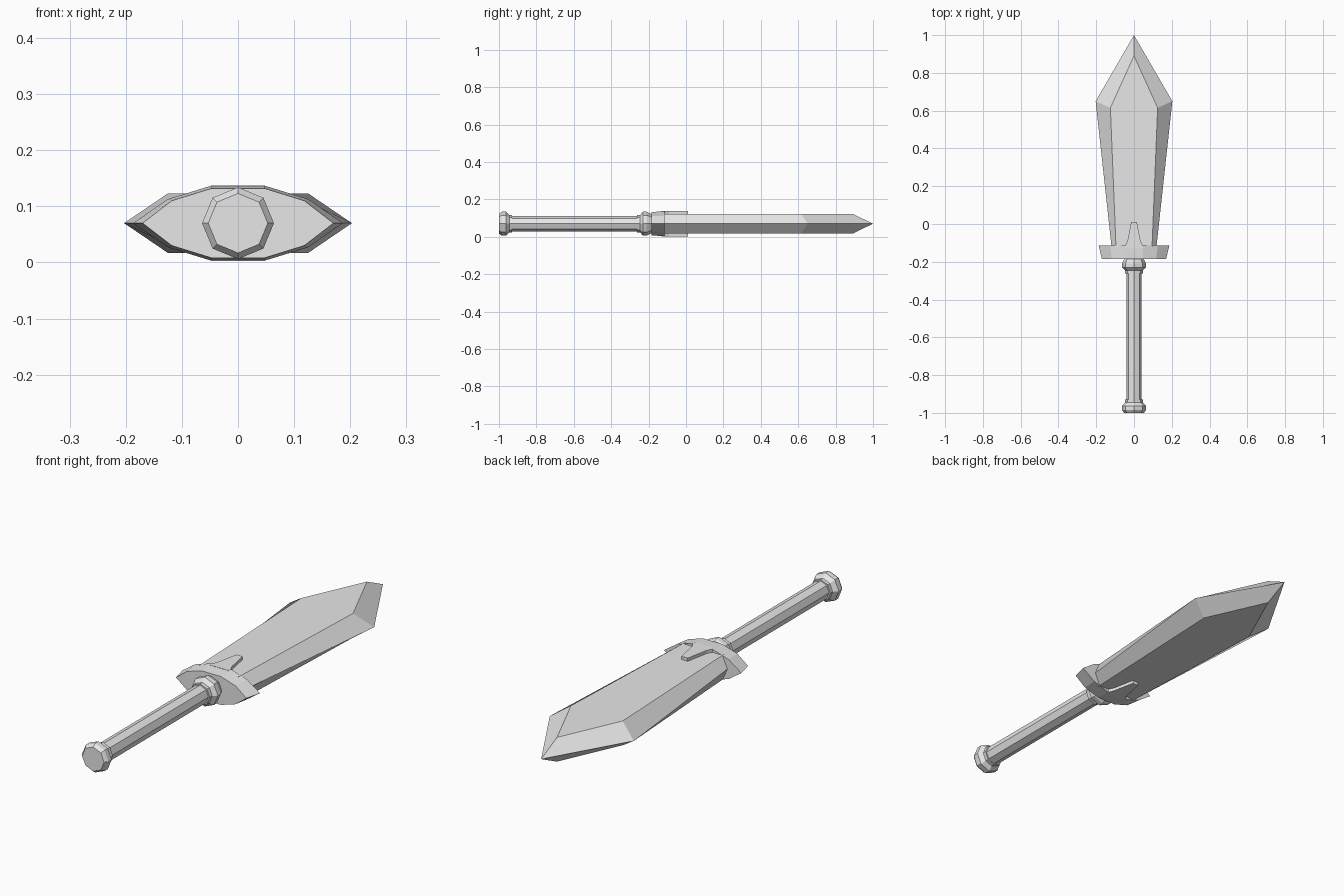
import bpy
import bmesh
from math import cos, sin, pi

cube = bpy.data.objects.get("Cube")
if cube:
    bpy.data.objects.remove(cube)

MID = 0.07  # height of the sword's centre plane

steel = bpy.data.materials.new("light_grey")
steel.use_nodes = True
steel.diffuse_color = (0.8, 0.8, 0.8, 1)
steel.node_tree.nodes["Principled BSDF"].inputs["Base Color"].default_value = (0.8, 0.8, 0.8, 1)


def finish(name, bm):
    bmesh.ops.recalc_face_normals(bm, faces=bm.faces)
    mesh = bpy.data.meshes.new(name)
    bm.to_mesh(mesh)
    bm.free()
    mesh.materials.append(steel)
    obj = bpy.data.objects.new(name, mesh)
    obj.location.z = MID
    bpy.context.collection.objects.link(obj)
    return obj


def loft(name, rings):
    """Skin a list of equal-length point rings and cap both ends."""
    bm = bmesh.new()
    loops = [[bm.verts.new(p) for p in ring] for ring in rings]
    for a, b in zip(loops, loops[1:]):
        for i in range(len(a)):
            j = (i + 1) % len(a)
            bm.faces.new((a[i], a[j], b[j], b[i]))
    bm.faces.new(loops[0])
    bm.faces.new(loops[-1])
    return finish(name, bm)


def lathe(name, profile):
    """Eight-sided turned part along y from (y, radius) pairs."""
    return loft(name, [[(r * cos(k * pi / 4), y, r * sin(k * pi / 4)) for k in range(8)]
                       for y, r in profile])


# Handle
lathe("pommel", [(-1, 0.053), (-0.985, 0.064), (-0.963, 0.064), (-0.945, 0.047), (-0.93, 0.047)])
lathe("grip", [(-0.94, 0.036), (-0.93, 0.041), (-0.26, 0.041), (-0.25, 0.036)])
lathe("collar", [(-0.262, 0.047), (-0.245, 0.047), (-0.23, 0.064), (-0.21, 0.064), (-0.18, 0.048)])


# Guard: a long faceted plate that widens toward the blade
def guard_ring(y, tip, mid_x, mid_z, top):
    half = [(tip, 0), (mid_x, mid_z), (0.047, top)]
    upper = half + [(-x, z) for x, z in reversed(half)]
    lower = [(x, -z) for x, z in reversed(upper[1:-1])]
    return [(x, y, z) for x, z in upper + lower]


loft("guard", [guard_ring(-0.185, 0.17, 0.118, 0.04, 0.062),
               guard_ring(-0.115, 0.187, 0.125, 0.043, 0.067)])

# Tapered prongs lying on both faces of the blade
half_prong = [(0.047, -0.13), (0.047, -0.115), (0.035, -0.092), (0.015, 0.01)]
outline = half_prong + [(-x, y) for x, y in reversed(half_prong)]
for side, name in ((1, "upper_prong"), (-1, "lower_prong")):
    loft(name, [[(x, y, side * z) for x, y in outline] for z in (0.045, 0.067)])

# Blade: flat faces with bevels running to a shared edge and point
edge = [(0.118, -0.13), (0.203, 0.65), (0, 1), (-0.203, 0.65), (-0.118, -0.13)]
flat = [(0.095, -0.13), (0.125, 0.615), (0, 0.89), (-0.125, 0.615), (-0.095, -0.13)]
loft("blade", [[(x, y, 0.053) for x, y in flat],
               [(x, y, 0) for x, y in edge],
               [(x, y, -0.053) for x, y in flat]])
